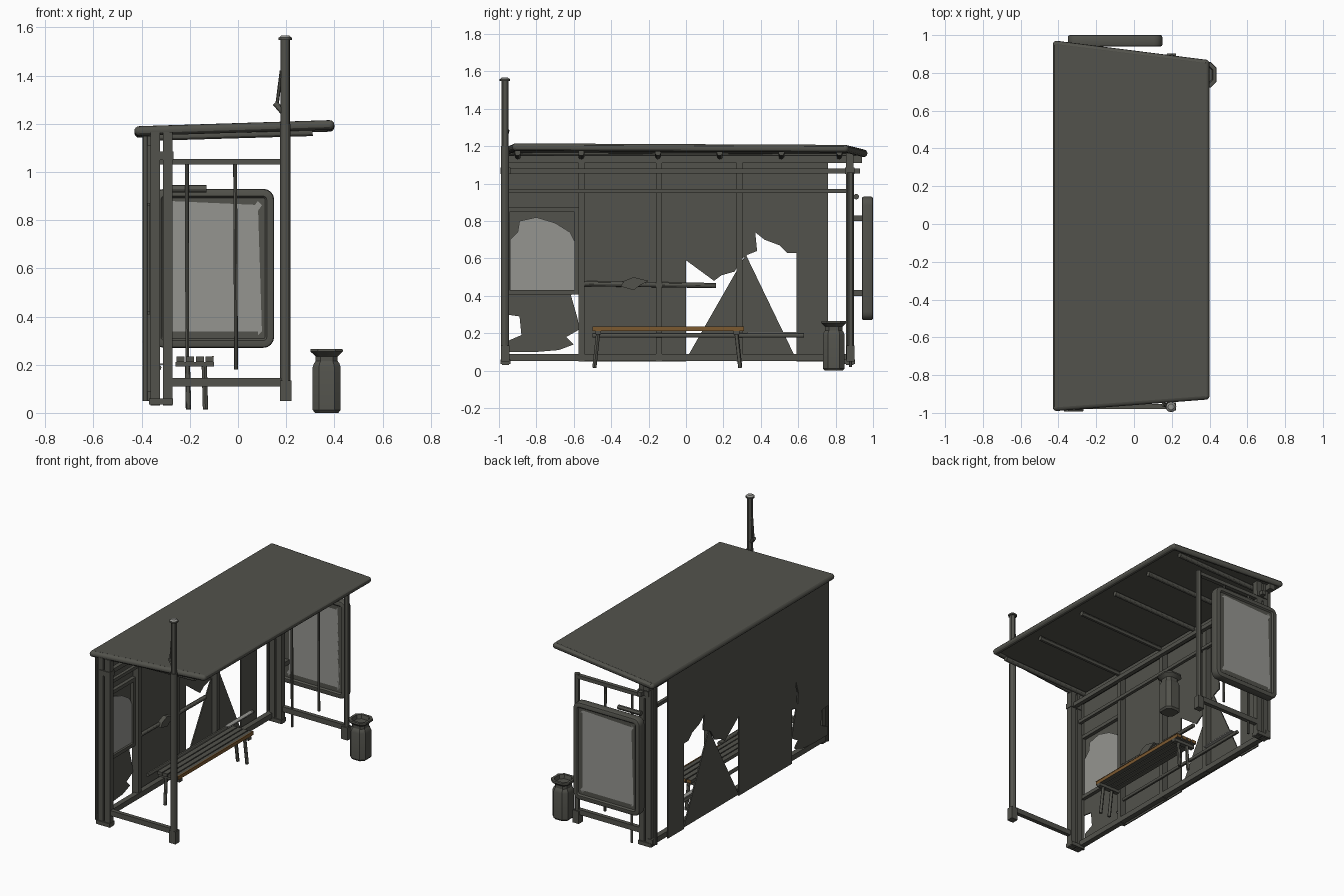
import bpy, bmesh
from mathutils import Vector

cube = bpy.data.objects.get("Cube")
if cube:
    bpy.data.objects.remove(cube)


def material(name, rgb):
    m = bpy.data.materials.new(name)
    m.use_nodes = True
    m.diffuse_color = (*rgb, 1)
    b = m.node_tree.nodes["Principled BSDF"]
    b.inputs["Base Color"].default_value = (*rgb, 1)
    b.inputs["Roughness"].default_value = 0.8
    return m


METAL = material("dark weathered metal", (0.085, 0.085, 0.072))
LIGHT = material("pale poster", (0.3, 0.3, 0.28))
WOOD = material("worn wood", (0.2, 0.1, 0.03))


def finish(bm, name, *mats, smooth=False):
    bmesh.ops.recalc_face_normals(bm, faces=bm.faces)
    me = bpy.data.meshes.new(name)
    bm.to_mesh(me)
    bm.free()
    ob = bpy.data.objects.new(name, me)
    bpy.context.collection.objects.link(ob)
    for m in mats:
        me.materials.append(m)
    if smooth:
        bpy.ops.object.select_all(action='DESELECT')
        ob.select_set(True)
        bpy.context.view_layer.objects.active = ob
        bpy.ops.object.shade_smooth_by_angle()
    return ob


def box(name, lo, hi, mat=METAL):
    bm = bmesh.new()
    bmesh.ops.create_cube(bm, size=1)
    lo, hi = Vector(lo), Vector(hi)
    for v in bm.verts:
        v.co = (lo + hi) / 2 + v.co * (hi - lo)
    return finish(bm, name, mat)


def tube(name, a, b, r, mat=METAL, r2=None):
    a, b = Vector(a), Vector(b)
    bm = bmesh.new()
    bmesh.ops.create_cone(bm, cap_ends=True, segments=12, radius1=r,
                          radius2=r if r2 is None else r2, depth=(b - a).length)
    rot = Vector((0, 0, 1)).rotation_difference(b - a)
    for v in bm.verts:
        v.co = rot @ v.co + (a + b) / 2
    return finish(bm, name, mat, smooth=True)


def sheet(name, pts, x, t=0.008, mat=METAL):
    """Flat torn sheet in the y-z plane, given thickness along x."""
    bm = bmesh.new()
    f = bm.faces.new([bm.verts.new((x, y, z)) for y, z in pts])
    ext = bmesh.ops.extrude_face_region(bm, geom=[f])
    for v in ext["geom"]:
        if isinstance(v, bmesh.types.BMVert):
            v.co.x += t
    bmesh.ops.triangulate(bm, faces=[g for g in bm.faces if len(g.verts) > 4])
    return finish(bm, name, mat)


# Roof: thin sloping slab with a rounded rim and cross joists
corners = [(-0.41, -0.97, 1.17), (0.38, -0.91, 1.195),
           (0.38, 0.85, 1.187), (-0.41, 0.95, 1.162)]
bm = bmesh.new()
rings = [[bm.verts.new((x, y, z + dz)) for x, y, z in corners] for dz in (-0.006, 0.02)]
bm.faces.new(rings[0])
bm.faces.new(rings[1])
for i in range(4):
    j = (i + 1) % 4
    bm.faces.new((rings[0][i], rings[0][j], rings[1][j], rings[1][i]))
finish(bm, "roof_slab", METAL)
for i, c in enumerate(corners):
    tube("roof_rim", c, corners[(i + 1) % 4], 0.02)
    bm = bmesh.new()
    bmesh.ops.create_uvsphere(bm, u_segments=12, v_segments=8, radius=0.02)
    bmesh.ops.translate(bm, verts=bm.verts, vec=c)
    finish(bm, "roof_corner", METAL, smooth=True)
for y in (-0.9, -0.56, -0.15, 0.18, 0.51, 0.82):
    tube("roof_joist", (-0.37, y, 1.145), (0.31, y, 1.165), 0.016)

# Back wall sheets with torn openings
X = -0.397
sheet("wall_middle", [(-0.57, 0.05), (0, 0.05), (0, 1.15), (-0.57, 1.15)], X)
sheet("wall_torn", [(0, 1.15), (0, 0.59), (0.15, 0.48), (0.19, 0.51), (0.26, 0.53),
                    (0.3, 0.6), (0.33, 0.62), (0.38, 0.64), (0.37, 0.74), (0.42, 0.7),
                    (0.5, 0.67), (0.54, 0.63), (0.59, 0.63), (0.59, 1.15)], X)
sheet("wall_shard", [(0, 0.06), (0.59, 0.06), (0.32, 0.62)], X)
sheet("wall_end", [(0.59, 0.05), (0.76, 0.05), (0.76, 1.15), (0.59, 1.15)], X)
sheet("wall_corner", [(-0.96, 1.15), (-0.96, 0.42), (-0.63, 0.42), (-0.64, 0.5),
                      (-0.61, 0.6), (-0.63, 0.4), (-0.57, 0.42), (-0.57, 1.15)], X)
sheet("wall_low_torn", [(-0.96, 0.42), (-0.96, 0.3), (-0.89, 0.29), (-0.88, 0.19),
                        (-0.95, 0.16), (-0.95, 0.1), (-0.8, 0.1), (-0.68, 0.11),
                        (-0.6, 0.14), (-0.64, 0.18), (-0.57, 0.22), (-0.58, 0.28),
                        (-0.62, 0.42)], X)

# Torn poster and its frame on the inside of the wall
sheet("wall_poster", [(-0.94, 0.43), (-0.59, 0.43), (-0.59, 0.68), (-0.62, 0.74),
                      (-0.7, 0.79), (-0.8, 0.82), (-0.89, 0.8), (-0.9, 0.74),
                      (-0.94, 0.7)], -0.387, 0.008, LIGHT)
for z in (0.42, 0.86):
    box("poster_frame_rail", (-0.39, -0.96, z - 0.012), (-0.365, -0.57, z + 0.012))
for y in (-0.955, -0.585):
    box("poster_frame_stile", (-0.39, y - 0.012, 0.42), (-0.365, y + 0.012, 0.86))

# Corner posts with feet and collars
for y in (-0.965, 0.875):
    for x in (-0.343, -0.292):
        box("corner_post", (x - 0.02, y - 0.02, 0.03), (x + 0.02, y + 0.02, 1.165))
    box("post_foot", (-0.37, y - 0.028, 0.035), (-0.27, y + 0.028, 0.06))
    box("post_collar", (-0.35, y - 0.026, 1.05), (-0.268, y + 0.026, 1.085))
    tube("rear_edge_post", (-0.385, y, 0.05), (-0.385, y, 1.15), 0.01)

# Wall mullions and long rails
for y in (-0.56, -0.145, 0.285):
    box("mullion", (-0.385, y - 0.016, 0.05), (-0.345, y + 0.016, 1.14))
for x, z, r, y0, y1 in ((-0.36, 0.07, 0.018, -0.97, 0.9), (-0.3, 1.068, 0.014, -0.97, 0.93),
                        (-0.345, 0.96, 0.011, -0.97, 0.86), (-0.36, 1.13, 0.02, -0.97, 0.94)):
    box("long_rail", (x - r, y0, z - r), (x + r, y1, z + r))
tube("broken_rail", (-0.36, -0.55, 0.465), (-0.36, 0.16, 0.455), 0.014)
sheet("rail_scrap", [(-0.35, 0.45), (-0.28, 0.43), (-0.24, 0.46), (-0.2, 0.48),
                     (-0.28, 0.5), (-0.33, 0.48)], -0.365, 0.03)
tube("bench_wall_rail", (-0.33, -0.5, 0.188), (-0.33, 0.63, 0.188), 0.012)
box("loose_strip", (-0.33, 0.33, 0.198), (-0.3, 0.6, 0.206), LIGHT)

# Sign pole with cap, foot and bent bracket
tube("pole_lower", (0.196, -0.968, 0.05), (0.196, -0.968, 1.2), 0.022)
tube("pole_upper", (0.196, -0.968, 1.2), (0.196, -0.968, 1.55), 0.019)
tube("pole_cap", (0.196, -0.968, 1.548), (0.196, -0.968, 1.558), 0.028)
tube("pole_cap_top", (0.196, -0.968, 1.558), (0.196, -0.968, 1.567), 0.026, LIGHT, 0.016)
tube("sign_bracket", (0.18, -0.965, 1.42), (0.162, -0.955, 1.28), 0.007)
tube("sign_bracket_end", (0.155, -0.955, 1.285), (0.185, -0.965, 1.25), 0.012)

# End frames
for y, x_post in ((-0.966, 0.2), (0.88, 0.2)):
    box("end_low_rail", (-0.29, y - 0.014, 0.11), (x_post, y + 0.014, 0.145))
    box("end_post_foot", (x_post - 0.026, y - 0.022, 0.05), (x_post + 0.022, y + 0.022, 0.135))
tube("end_post", (0.2, 0.88, 0.06), (0.2, 0.88, 1.06), 0.018)
box("end_top_rail", (-0.33, 0.866, 1.03), (0.2, 0.894, 1.054))
tube("end_bar_long", (-0.21, 0.88, 0.02), (-0.212, 0.88, 1.04), 0.008)
tube("end_bar_short", (-0.008, 0.88, 0.18), (-0.012, 0.88, 1.04), 0.008)
tube("end_mid_rail", (-0.3, 0.91, 0.93), (-0.13, 0.91, 0.93), 0.015)
for z in (0.4, 0.8):
    box("poster_box_bracket", (-0.31, 0.88, z), (-0.28, 0.955, z + 0.03))

# Poster box with rounded corners and recessed pale faces on both sides
bm = bmesh.new()
bmesh.ops.create_cube(bm, size=1)
for v in bm.verts:
    v.co = Vector((-0.1 + v.co.x * 0.5, 0.97 + v.co.y * 0.06, 0.6 + v.co.z * 0.66))
along = [e for e in bm.edges if abs(e.verts[0].co.y - e.verts[1].co.y) > 0.01]
bmesh.ops.bevel(bm, geom=along, offset=0.045, segments=4, profile=0.5, affect='EDGES')
bm.normal_update()
sides = [f for f in bm.faces if abs(f.normal.y) > 0.9]
rims = [e for f in sides for e in f.edges]
bmesh.ops.bevel(bm, geom=rims, offset=0.01, segments=2, profile=0.5, affect='EDGES')
bm.normal_update()
for f in [f for f in bm.faces if abs(f.normal.y) > 0.99 and f.calc_area() > 0.1]:
    bmesh.ops.inset_individual(bm, faces=[f], thickness=0.02)
    bmesh.ops.inset_individual(bm, faces=[f], thickness=0.008, depth=-0.01)
    bmesh.ops.inset_individual(bm, faces=[f], thickness=0.03)
    f.material_index = 1
finish(bm, "poster_box", METAL, LIGHT, smooth=True)

# Bench: slats with wooden edges on splayed legs
for i in range(4):
    x = -0.255 + i * 0.04
    slat = box("bench_slat", (x, -0.5, 0.212), (x + 0.033, 0.31, 0.234))
    slat.data.materials.append(WOOD)
    for p in slat.data.polygons:
        if p.normal.y > 0.9 or (i == 3 and p.normal.x > 0.9):
            p.material_index = 1
box("bench_wood_trim", (-0.108, -0.5, 0.234), (-0.1, 0.31, 0.237), WOOD)
for y, s in ((-0.47, -1), (0.27, 1)):
    box("bench_bearer", (-0.26, y - 0.015, 0.192), (-0.1, y + 0.015, 0.212))
    for x in (-0.21, -0.14):
        tube("bench_leg", (x, y, 0.2), (x + 0.005, y + s * 0.02, 0.015), 0.011)

# Litter bin: rounded square rings lofted upward
bm = bmesh.new()
prev = None
for half, z in ((0.048, 0), (0.058, 0.012), (0.058, 0.19), (0.053, 0.205), (0.046, 0.215),
                (0.046, 0.235), (0.068, 0.255), (0.066, 0.266), (0.05, 0.266), (0.045, 0.24)):
    c = half * 0.55
    ring = [bm.verts.new((0.368 + x, 0.79 + y, z)) for x, y in (
        (half, -c), (half, c), (c, half), (-c, half),
        (-half, c), (-half, -c), (-c, -half), (c, -half))]
    if prev:
        for i in range(8):
            j = (i + 1) % 8
            bm.faces.new((prev[i], prev[j], ring[j], ring[i]))
    else:
        bm.faces.new(ring[::-1])
    prev = ring
bm.faces.new(prev)
finish(bm, "litter_bin", METAL, smooth=True)
